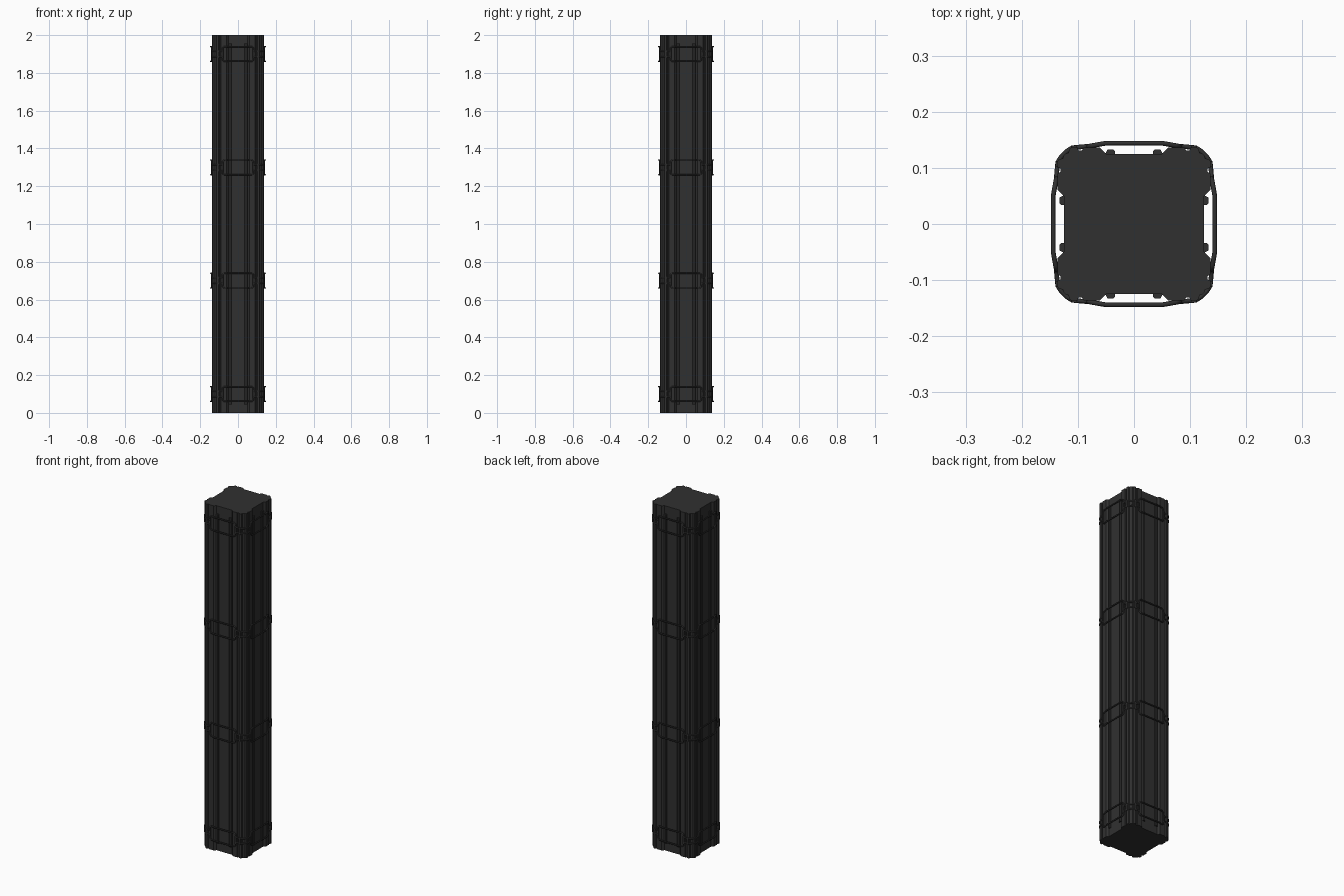
import bpy, bmesh, math
from mathutils import Matrix, Vector

if "Cube" in bpy.data.objects:
    bpy.data.objects.remove(bpy.data.objects["Cube"])

dark = bpy.data.materials.new("dark_metal")
dark.diffuse_color = (0.03, 0.03, 0.03, 1)
dark.use_nodes = True
dark.node_tree.nodes["Principled BSDF"].inputs["Base Color"].default_value = dark.diffuse_color


def finish(bm, name):
    bmesh.ops.recalc_face_normals(bm, faces=bm.faces)
    me = bpy.data.meshes.new(name)
    bm.to_mesh(me)
    bm.free()
    me.materials.append(dark)
    ob = bpy.data.objects.new(name, me)
    bpy.context.collection.objects.link(ob)
    return ob


def prism(bm, pts, z0, z1, rot=0.0):
    m = Matrix.Rotation(rot, 4, 'Z')
    f = bm.faces.new([bm.verts.new(m @ Vector((x, y, z0))) for x, y in pts])
    g = bmesh.ops.extrude_face_region(bm, geom=[f])
    # keep the lower cap so the solid is closed
    vs = [v for v in g["geom"] if isinstance(v, bmesh.types.BMVert)]
    bmesh.ops.translate(bm, verts=vs, vec=(0, 0, z1 - z0))
    return bm


def spin4(half):
    # mirror one half face, then turn it clockwise round all four sides
    side = [Vector((-p[0], *p[1:])) for p in reversed(half) if p[0] > 0] + [Vector(p) for p in half]
    out = []
    for k in range(4):
        c, s = round(math.cos(k * math.pi / 2)), round(math.sin(k * math.pi / 2))
        for p in side:
            q = p.copy()
            q[0], q[1] = c * p[0] + s * p[1], -s * p[0] + c * p[1]
            out.append(q)
    return out


# main column: recessed channel on each side, grooved rounded corners
half = [(0.050, 0.125), (0.061, 0.136), (0.090, 0.136), (0.093, 0.131),
        (0.099, 0.131), (0.102, 0.137), (0.110, 0.137), (0.115, 0.134),
        (0.117, 0.127), (0.1215, 0.1255)]
bm = bmesh.new()
prism(bm, [tuple(p) for p in spin4(half)], 0, 2)
finish(bm, "column_body")

# slim rails along both edges of every channel, stopping short of the ends
bm = bmesh.new()
for k in range(4):
    for s in (1, -1):
        rail = [(s * x, y) for x, y in
                [(0.034, 0.124), (0.034, 0.130), (0.037, 0.133), (0.047, 0.133), (0.052, 0.124)]]
        prism(bm, rail, 0.045, 1.955, k * math.pi / 2)
finish(bm, "channel_rails")

# wire bands: spread apart over each face, drawn together at the corners
wire = [(0.050, 0.144, 0.039), (0.073, 0.140, 0.039), (0.081, 0.1385, 0.032),
        (0.081, 0.1385, 0.020), (0.087, 0.138, 0.014), (0.110, 0.136, 0.014),
        (0.120, 0.1295, 0.014)]
levels = (0.1, 0.7, 1.3, 1.9)
for i, z in enumerate(levels):
    cu = bpy.data.curves.new("wire_band", 'CURVE')
    cu.dimensions = '3D'
    cu.bevel_depth = 0.0042
    cu.bevel_resolution = 1
    for s in (1, -1):
        pts = spin4(wire)
        sp = cu.splines.new('POLY')
        sp.points.add(len(pts) - 1)
        for p, q in zip(sp.points, pts):
            p.co = (q[0], q[1], z + s * q[2], 1)
        sp.use_cyclic_u = True
    cu.materials.append(dark)
    bpy.context.collection.objects.link(bpy.data.objects.new(f"wire_band_{i + 1}", cu))

# uprights closing each wire frame, and clips holding the wires near the corners
bm = bmesh.new()
for z in levels:
    for k in range(4):
        for s in (1, -1):
            for x, y, sx, sy, sz in [(0.081, 0.1375, 0.007, 0.008, 0.044),
                                     (0.106, 0.136, 0.010, 0.008, 0.042)]:
                m = (Matrix.Rotation(k * math.pi / 2, 4, 'Z')
                     @ Matrix.Translation((s * x, y, z))
                     @ Matrix.Rotation(-s * 0.15, 4, 'Z')
                     @ Matrix.Diagonal((sx, sy, sz, 1)))
                bmesh.ops.create_cube(bm, size=1, matrix=m)
finish(bm, "band_clips")
